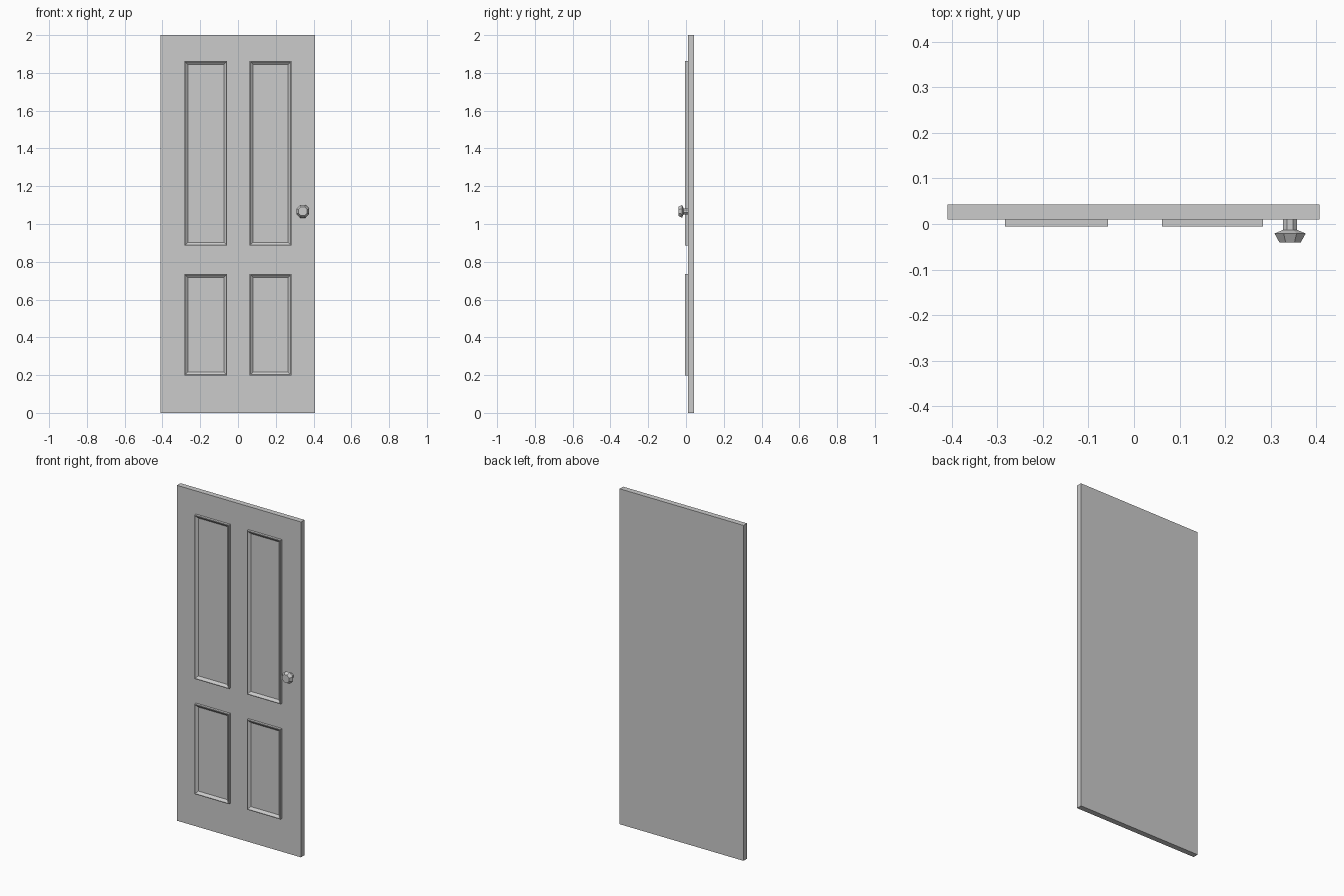
import bpy, bmesh, math

if "Cube" in bpy.data.objects:
    bpy.data.objects.remove(bpy.data.objects["Cube"])


def finish(bm, name):
    bmesh.ops.recalc_face_normals(bm, faces=bm.faces)
    mesh = bpy.data.meshes.new(name)
    bm.to_mesh(mesh)
    bm.free()
    obj = bpy.data.objects.new(name, mesh)
    bpy.context.collection.objects.link(obj)
    return obj


def loft(name, rings):
    """Skin closed rings of equal length and cap both ends."""
    bm = bmesh.new()
    loops = [[bm.verts.new(p) for p in ring] for ring in rings]
    n = len(loops[0])
    for a, b in zip(loops, loops[1:]):
        for i in range(n):
            j = (i + 1) % n
            bm.faces.new((a[i], a[j], b[j], b[i]))
    bm.faces.new(loops[0])
    bm.faces.new(loops[-1])
    return finish(bm, name)


def rect(x0, x1, z0, z1, y, inset=0.0):
    x0, x1, z0, z1 = x0 + inset, x1 - inset, z0 + inset, z1 - inset
    return [(x0, y, z0), (x1, y, z0), (x1, y, z1), (x0, y, z1)]


def octagon(x, z, y, r):
    angles = [math.radians(22.5 + 45 * i) for i in range(8)]
    return [(x + r * math.cos(a), y, z + r * math.sin(a)) for a in angles]


# Door slab
SLAB_FRONT = 0.010
slab = (-0.41, 0.408, 0.0, 2.0)
loft("door_slab", [rect(*slab, 0.043), rect(*slab, SLAB_FRONT)])

# Four mouldings: raised outer edge, sloping in to a sunken panel
columns = {"left": (-0.284, -0.057), "right": (0.062, 0.283)}
rows = {"lower": (0.198, 0.735), "upper": (0.885, 1.862)}
for side, (x0, x1) in columns.items():
    for level, (z0, z1) in rows.items():
        box = (x0, x1, z0, z1)
        loft(f"{level}_{side}_panel", [
            rect(*box, SLAB_FRONT + 0.002),
            rect(*box, -0.005),
            rect(*box, -0.005, 0.004),
            rect(*box, 0.007, 0.018),
        ])

# Faceted knob: stem, flared back, tapered front
KNOB = (0.343, 1.067)
profile = [(SLAB_FRONT + 0.002, 0.017), (-0.013, 0.017), (-0.021, 0.037), (-0.041, 0.025)]
loft("door_knob", [octagon(*KNOB, y, r) for y, r in profile])
